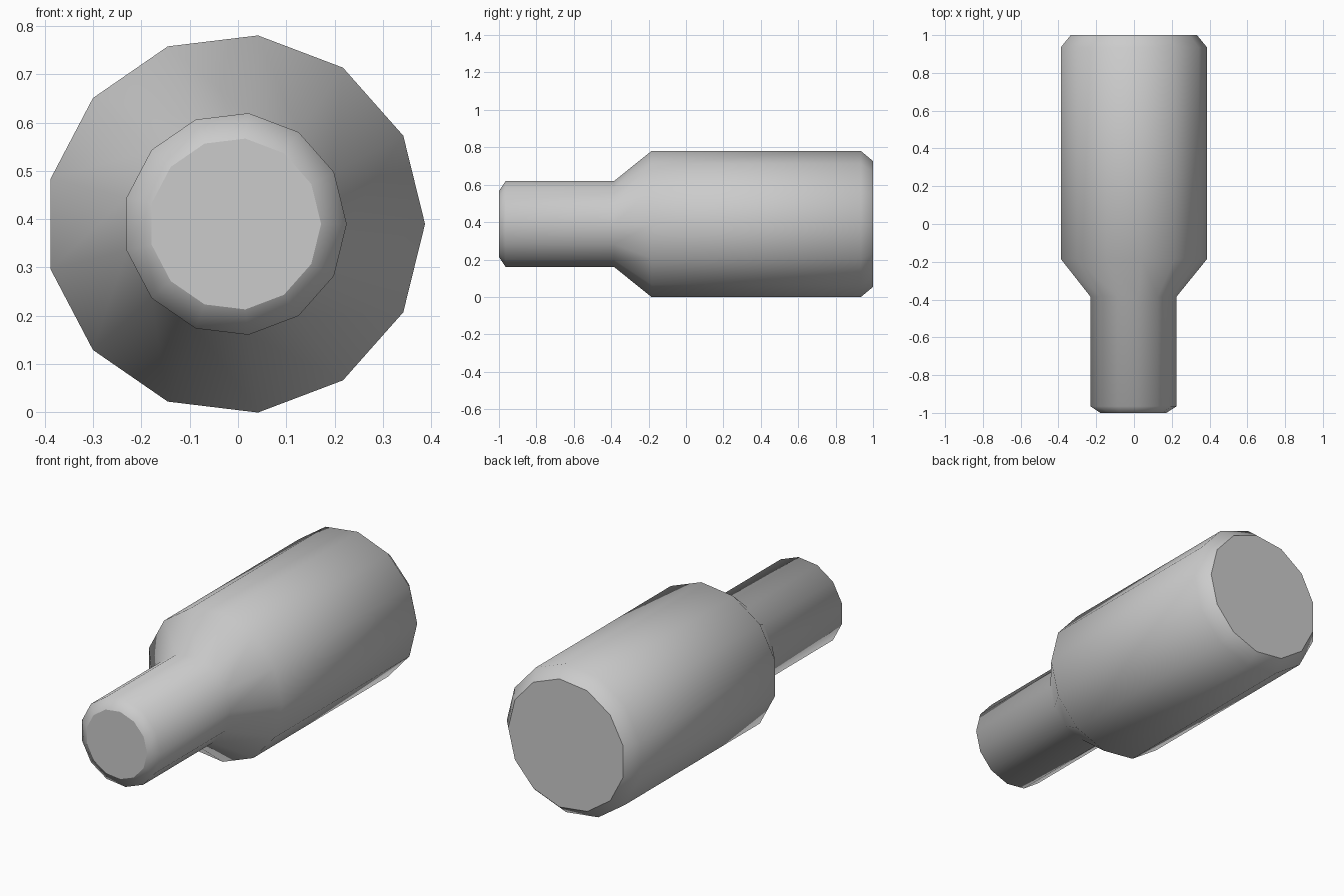
import bpy, bmesh
from math import cos, sin, tau

if "Cube" in bpy.data.objects:
    bpy.data.objects.remove(bpy.data.objects["Cube"])

SIDES = 13
CX, CZ = -0.006, 0.39

# Profile along the body: (y position, radius), narrow neck to wide barrel
profile = [(-1.0, 0.178), (-0.965, 0.231), (-0.385, 0.231),
           (-0.185, 0.393), (0.935, 0.393), (1.0, 0.339)]

bm = bmesh.new()
rings = [[bm.verts.new((CX + r * cos(tau * i / SIDES), y, CZ + r * sin(tau * i / SIDES)))
          for i in range(SIDES)] for y, r in profile]

# Smooth side walls
for a, b in zip(rings, rings[1:]):
    for i in range(SIDES):
        j = (i + 1) % SIDES
        bm.faces.new((a[i], a[j], b[j], b[i])).smooth = True

# Flat end caps
for ring in (rings[0], rings[-1]):
    cap = bm.faces.new(ring)
    cap.smooth = False
    for e in cap.edges:
        e.smooth = False

bmesh.ops.recalc_face_normals(bm, faces=bm.faces[:])
mesh = bpy.data.meshes.new("stepped_barrel")
bm.to_mesh(mesh)
bm.free()
bpy.context.collection.objects.link(bpy.data.objects.new("stepped_barrel", mesh))
